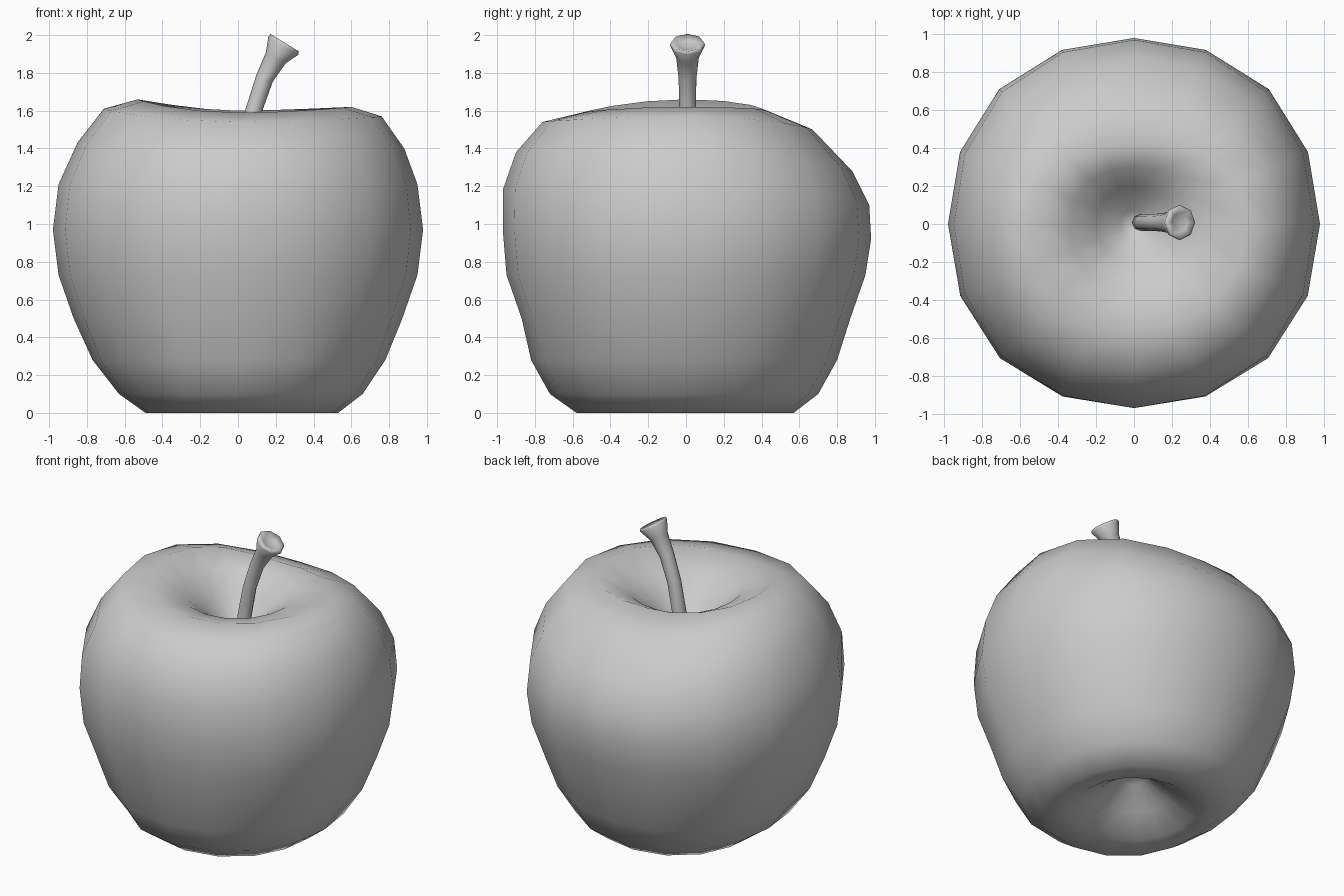
import bpy, bmesh
from math import sin, cos, tau
from mathutils import Vector

cube = bpy.data.objects.get("Cube")
if cube:
    bpy.data.objects.remove(cube, do_unlink=True)

# One flat grey for everything
grey = bpy.data.materials.new("plain grey")
grey.use_nodes = True
colour = (0.6, 0.6, 0.6, 1.0)
grey.diffuse_color = colour
grey.node_tree.nodes["Principled BSDF"].inputs["Base Color"].default_value = colour


def loft(name, rings, start_cap, end_cap):
    """Skin a list of point rings and close both ends with fans to a centre point."""
    bm = bmesh.new()
    loops = [[bm.verts.new(p) for p in ring] for ring in rings]
    count = len(loops[0])
    for low, high in zip(loops, loops[1:]):
        for i in range(count):
            j = (i + 1) % count
            bm.faces.new((low[i], low[j], high[j], high[i]))
    for loop, centre in ((loops[0], start_cap), (loops[-1], end_cap)):
        tip = bm.verts.new(centre)
        for i in range(count):
            bm.faces.new((loop[i], loop[(i + 1) % count], tip))
    bmesh.ops.recalc_face_normals(bm, faces=bm.faces)
    mesh = bpy.data.meshes.new(name)
    bm.to_mesh(mesh)
    bm.free()
    mesh.materials.append(grey)
    mesh.polygons.foreach_set("use_smooth", [True] * len(mesh.polygons))
    obj = bpy.data.objects.new(name, mesh)
    bpy.context.collection.objects.link(obj)
    return obj


def fruit_ring(sections, sides=16):
    """Blend (radius, height) given for +x, -x, -y, +y into one uneven ring."""
    right, left, front, back = sections if len(sections) == 4 else sections * 4
    points = []
    for i in range(sides):
        angle = tau * i / sides
        c, s = cos(angle), sin(angle)
        across = right if c > 0 else left
        along = back if s > 0 else front
        radius = across[0] * c * c + along[0] * s * s
        height = across[1] * c * c + along[1] * s * s
        radius *= 1 + 0.025 * sin(2 * angle) ** 2
        points.append((radius * c, radius * s, height))
    return points


# Fruit: hollow underneath, belly, uneven shoulders, hollow around the stem
fruit_profile = [
    [(0.08, 0.24)],
    [(0.22, 0.12)],
    [(0.38, 0.02)],
    [(0.53, 0), (0.49, 0), (0.58, 0), (0.57, 0)],
    [(0.66, 0.1), (0.63, 0.1), (0.72, 0.1), (0.7, 0.1)],
    [(0.78, 0.28), (0.77, 0.28), (0.82, 0.28), (0.8, 0.28)],
    [(0.87, 0.5)],
    [(0.95, 0.73)],
    [(0.98, 0.97), (0.98, 0.97), (0.97, 0.97), (0.98, 0.92)],
    [(0.95, 1.21), (0.95, 1.21), (0.97, 1.18), (0.97, 1.1)],
    [(0.88, 1.4), (0.85, 1.43), (0.9, 1.38), (0.88, 1.28)],
    [(0.76, 1.57), (0.71, 1.61), (0.76, 1.54), (0.67, 1.5)],
    [(0.6, 1.62), (0.53, 1.66), (0.55, 1.59), (0.42, 1.6)],
    [(0.36, 1.54), (0.34, 1.57), (0.35, 1.53), (0.3, 1.54)],
    [(0.2, 1.43)],
    [(0.07, 1.29)],
]
loft("fruit_body", [fruit_ring(s) for s in fruit_profile],
     (0, 0, 0.27), (0, 0, 1.26))


# Stem: leaning tube that flares into a shallow cup, as (x, z, radius)
stem_path = [
    (0.03, 1.2, 0.045), (0.045, 1.4, 0.045), (0.083, 1.6, 0.044),
    (0.14, 1.77, 0.047), (0.2, 1.88, 0.06), (0.24, 1.945, 0.093),
    (0.247, 1.96, 0.088), (0.24, 1.945, 0.05),
]


def stem_ring(index, sides=8):
    """Ring set square to the local direction of the stem path."""
    x, z, radius = stem_path[index]
    here = min(index, 5)
    before, after = stem_path[max(here - 1, 0)], stem_path[min(here + 1, 5)]
    way = Vector((after[0] - before[0], 0, after[1] - before[1])).normalized()
    side = Vector((0, 1, 0))
    up = way.cross(side)
    centre = Vector((x, 0.008, z))
    return [centre + radius * (cos(tau * i / sides) * side + sin(tau * i / sides) * up)
            for i in range(sides)]


loft("stem", [stem_ring(i) for i in range(len(stem_path))],
     (0.03, 0.008, 1.19), (0.235, 0.008, 1.935))
